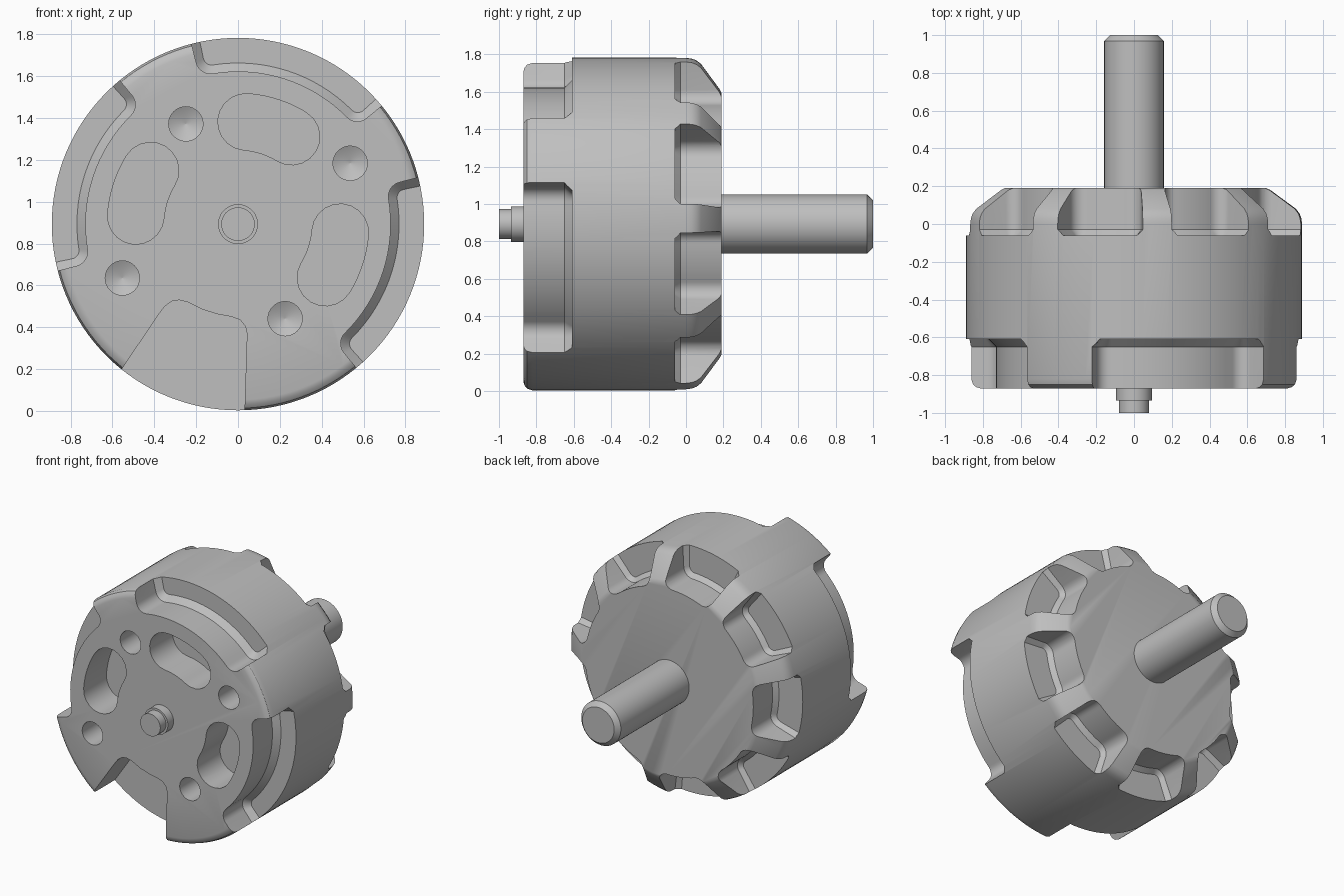
import bpy, bmesh, math

cube = bpy.data.objects.get("Cube")
if cube:
    bpy.data.objects.remove(cube, do_unlink=True)

AXIS_Z = 0.893
SEGMENTS = 128

metal = bpy.data.materials.new("grey metal")
metal.use_nodes = True
grey = (0.52, 0.52, 0.52, 1)
metal.diffuse_color = grey
metal.node_tree.nodes["Principled BSDF"].inputs["Base Color"].default_value = grey


def polar(radius, degrees):
    a = math.radians(degrees)
    return complex(radius * math.cos(a), radius * math.sin(a))


def circle(radius, steps=SEGMENTS, center=0):
    return [center + polar(radius, 360 * i / steps) for i in range(steps)]


def loft(bm, sections):
    """Closed solid through (outline, y) sections with equal point counts."""
    rings = [[bm.verts.new((p.real, y, AXIS_Z + p.imag)) for p in outline]
             for outline, y in sections]
    for lower, upper in zip(rings, rings[1:]):
        n = len(lower)
        for i in range(n):
            j = (i + 1) % n
            bm.faces.new((lower[i], lower[j], upper[j], upper[i]))
    bm.faces.new(rings[0])
    bm.faces.new(rings[-1])


def make_object(name, bm):
    bmesh.ops.recalc_face_normals(bm, faces=bm.faces)
    mesh = bpy.data.meshes.new(name)
    bm.to_mesh(mesh)
    bm.free()
    mesh.materials.append(metal)
    obj = bpy.data.objects.new(name, mesh)
    bpy.context.collection.objects.link(obj)
    return obj


def turned(name, profile, steps=SEGMENTS):
    """Solid of revolution from (y, radius) points."""
    bm = bmesh.new()
    loft(bm, [(circle(r, steps), y) for y, r in profile])
    return make_object(name, bm)


def smooth(obj):
    bpy.ops.object.select_all(action="DESELECT")
    obj.select_set(True)
    bpy.context.view_layer.objects.active = obj
    bpy.ops.object.shade_smooth_by_angle(angle=math.radians(28))


def sector(inner, half, fillet, steps=8, outer=1.2):
    """Outward-opening sector with rounded inner corners."""
    a = half - math.degrees(math.asin(fillet / (inner + fillet)))
    center = polar(inner + fillet, a)
    side = [polar(inner, a * i / steps) for i in range(steps)]
    for i in range(steps + 1):
        t = i / steps
        side.append(center + polar(fillet, (a + 180) * (1 - t) + (half + 90) * t))
    side.append(polar(outer, half))
    return [p.conjugate() for p in reversed(side[1:])] + side


def banana(radius, half, width, steps=10):
    """Curved slot with round ends."""
    points = [polar(radius + width, -half + 2 * half * i / steps) for i in range(steps)]
    points += [polar(radius, half) + polar(width, half + 180 * i / steps) for i in range(steps)]
    points += [polar(radius - width, half - 2 * half * i / steps) for i in range(steps)]
    points += [polar(radius, -half) + polar(width, 180 - half + 180 * i / steps) for i in range(steps)]
    return points


def turn(outline, degrees):
    return [p * polar(1, degrees) for p in outline]


# Main housing
body = turned("motor_housing", [
    (-0.87, 0.84), (-0.864, 0.862), (-0.85, 0.88), (-0.82, 0.89), (0.0, 0.89),
    (0.03, 0.886), (0.055, 0.877), (0.08, 0.858), (0.18, 0.722), (0.19, 0.70)])

cut = bmesh.new()

# Pockets around the rear shoulder
for k in range(9):
    angle = 22 + 40 * k
    loft(cut, [(turn(sector(0.67, 15, 0.07), angle), 0.3),
               (turn(sector(0.67, 15, 0.07), angle), -0.03),
               (turn(sector(0.70, 13, 0.04), angle), -0.06)])

# Front rim recesses and curved slots
for angle in (-18, 72, 162):
    loft(cut, [(turn(sector(0.73, 32.5, 0.07), angle), -1),
               (turn(sector(0.73, 32.5, 0.07), angle), -0.65),
               (turn(sector(0.77, 29.8, 0.04), angle), -0.61)])
    slot = turn(banana(0.49, 13.5, 0.135), angle)
    loft(cut, [(slot, -1), (slot, -0.61)])

# Screw holes with conical bottoms
for radius, angle in ((0.54, 117.5), (0.61, 28.5), (0.61, 205), (0.505, -63.5)):
    center = polar(radius, angle)
    loft(cut, [(circle(r, 32, center), y)
               for r, y in ((0.082, -1), (0.082, -0.65), (0.001, -0.61))])

# Open cable notch at the bottom of the front
notch = [complex(x, z - AXIS_Z) for x, z in (
    (-0.69, 0), (-0.38, 0.46), (-0.35, 0.5), (-0.315, 0.525), (-0.28, 0.53),
    (-0.24, 0.52), (-0.17, 0.485), (-0.1, 0.463), (-0.03, 0.45), (0.01, 0.435),
    (0.035, 0.405), (0.043, 0.37), (0.025, -0.2), (-0.69, -0.2))]
loft(cut, [(notch, -1), (notch, -0.61)])

cutter = make_object("housing_cutter", cut)
cutter.hide_render = True
mod = body.modifiers.new("cuts", "BOOLEAN")
mod.operation = "DIFFERENCE"
mod.solver = "EXACT"
mod.object = cutter
bpy.context.view_layer.objects.active = body
body.select_set(True)
bpy.ops.object.modifier_apply(modifier=mod.name)
bpy.data.objects.remove(cutter, do_unlink=True)
smooth(body)

# Rear shaft and front stub
smooth(turned("rear_shaft", [(0.1, 0.158), (0.968, 0.158), (1.0, 0.127)], 64))
smooth(turned("front_stub", [
    (-1.0, 0.08), (-0.935, 0.08), (-0.935, 0.095), (-0.8, 0.095)], 48))
